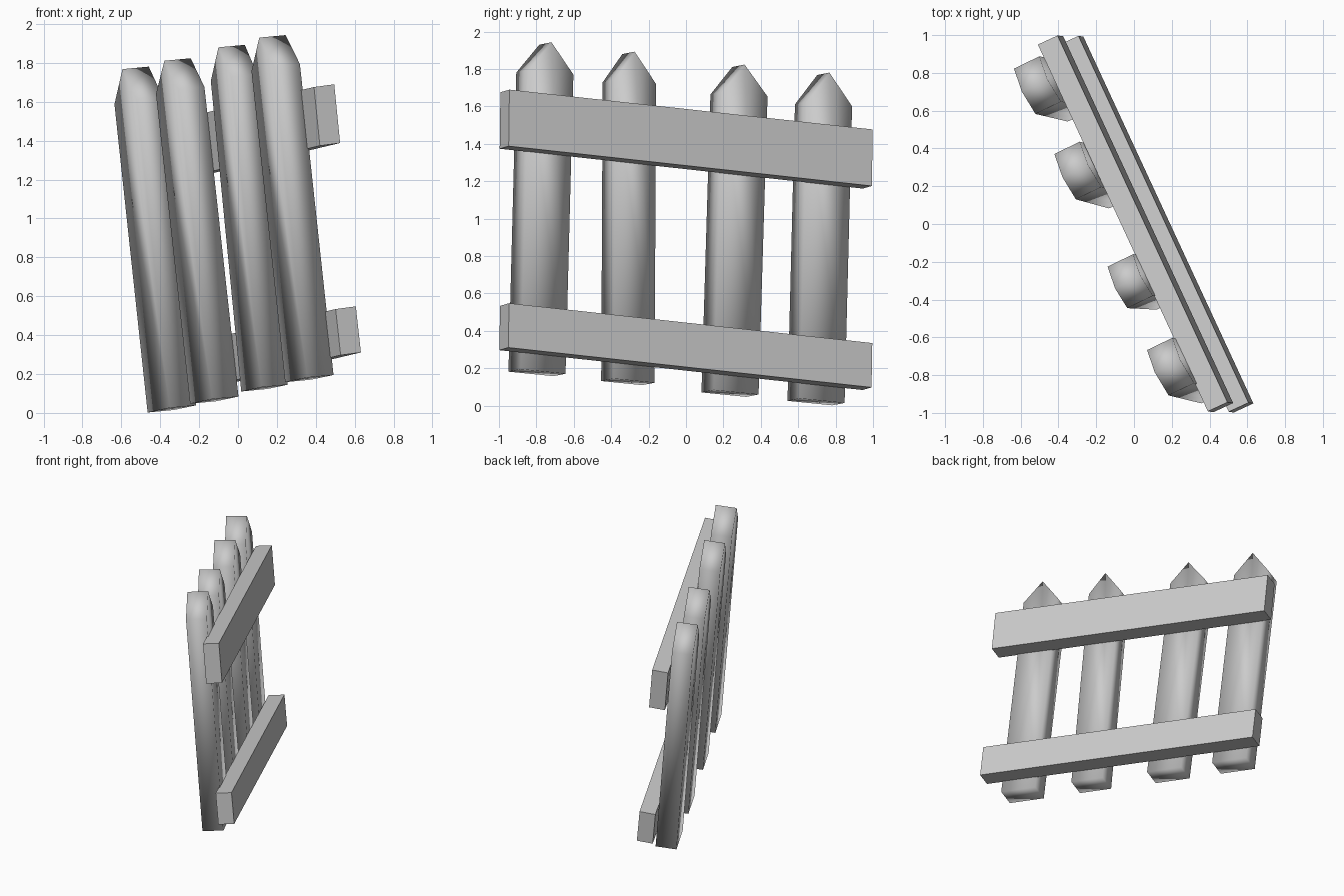
import bpy
from mathutils import Vector

if "Cube" in bpy.data.objects:
    bpy.data.objects.remove(bpy.data.objects["Cube"])

# Fence plane: pickets' backs touch the rails' inner faces here
N = Vector((0.901, 0.436, 0.086))
D = 0.074
THICK = 0.15
ALONG = Vector((-0.90, 1.942, -0.213))   # rail direction, full length


def on_plane(y, z):
    return Vector(((D - N.y * y - N.z * z) / N.x, y, z))


def prism(name, ring, offset, smooth=False):
    """Solid made by sweeping a closed outline along an offset."""
    n = len(ring)
    verts = [Vector(p) for p in ring] + [Vector(p) + offset for p in ring]
    faces = [list(range(n))[::-1], list(range(n, 2 * n))]
    faces += [[i, (i + 1) % n, n + (i + 1) % n, n + i] for i in range(n)]
    me = bpy.data.meshes.new(name)
    me.from_pydata(verts, [], faces)
    ob = bpy.data.objects.new(name, me)
    bpy.context.collection.objects.link(ob)
    import bmesh
    bm = bmesh.new()
    bm.from_mesh(me)
    bmesh.ops.recalc_face_normals(bm, faces=bm.faces)
    bm.to_mesh(me)
    bm.free()
    for p in me.polygons:
        p.use_smooth = smooth
    return ob


# Rails: outer top corner at the near end, and the edge running down
def rail(name, corner, down):
    a = Vector(corner)
    t = Vector((-0.104, -0.048, -0.014))
    d = Vector(down)
    prism(name, [a, a + t, a + t + d, a + d], ALONG)


rail("top_rail", (0.495, -0.944, 1.69), (0.03, -0.004, -0.302))
rail("bottom_rail", (0.606, -0.946, 0.548), (0.026, -0.004, -0.237))

# Pickets: width, bottom corner, shoulder and tip as (y, z) on the fence plane
pickets = [
    (0.24, (-0.644, 0.171), (-0.602, 1.77), (-0.719, 1.943)),
    (0.22, (-0.168, 0.123), (-0.160, 1.72), (-0.275, 1.893)),
    (0.24, (0.388, 0.060), (0.436, 1.653), (0.313, 1.824)),
    (0.24, (0.848, 0.015), (0.888, 1.60), (0.767, 1.781)),
]
for i, (w, bot, sh, tip) in enumerate(pickets, 1):
    outline = [bot, sh, tip, (sh[0] - w, sh[1] + 0.1 * w), (bot[0] - w, bot[1] + 0.1 * w)]
    prism(f"picket_{i}", [on_plane(*p) for p in outline], -THICK * N, smooth=True)
